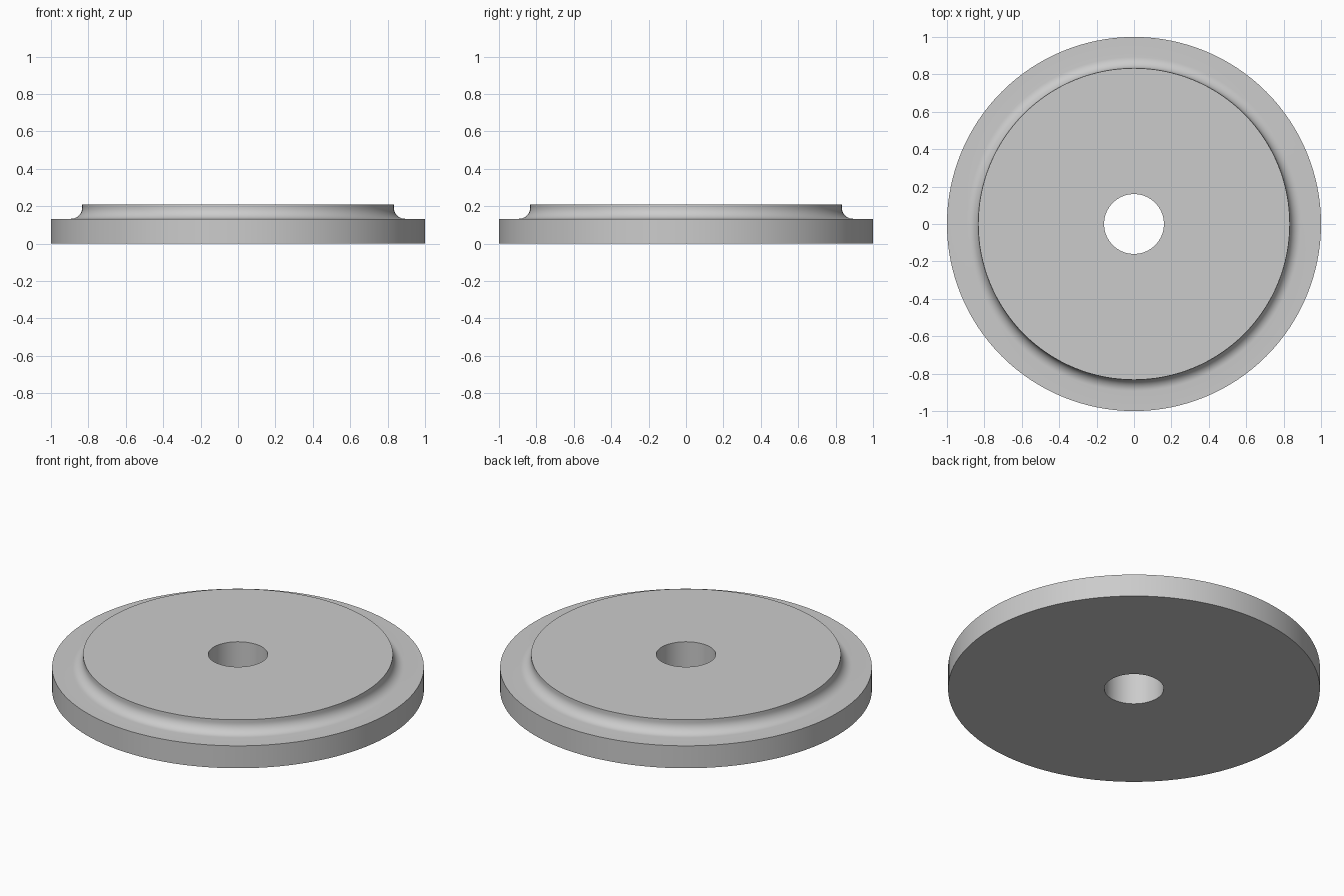
import bpy
import bmesh
from math import pi, sin, cos, radians
from mathutils import Matrix

cube = bpy.data.objects.get("Cube")
if cube:
    bpy.data.objects.remove(cube, do_unlink=True)

SEGMENTS = 128
BORE, BOSS, RIM = 0.16, 0.833, 1.0
STEP, TOP, FILLET = 0.133, 0.21, 0.06
ARC_STEPS = 10

# Plain grey metal
grey = bpy.data.materials.new("grey_metal")
grey.use_nodes = True
colour = (0.6, 0.6, 0.6, 1)
grey.diffuse_color = colour
grey.node_tree.nodes["Principled BSDF"].inputs["Base Color"].default_value = colour

# Half section: bore, rim, concave fillet up to the raised boss
profile = [(BORE, 0), (RIM, 0), (RIM, STEP)]
for i in range(ARC_STEPS + 1):
    a = pi / 2 * i / ARC_STEPS
    profile.append((BOSS + FILLET * (1 - sin(a)), STEP + FILLET * (1 - cos(a))))
profile += [(BOSS, TOP), (BORE, TOP)]

# Revolve the closed section around z
bm = bmesh.new()
verts = [bm.verts.new((r, 0, z)) for r, z in profile]
rings = [verts]
for s in range(1, SEGMENTS):
    turn = Matrix.Rotation(2 * pi * s / SEGMENTS, 3, 'Z')
    rings.append([bm.verts.new(turn @ v.co) for v in verts])
n = len(profile)
for s in range(SEGMENTS):
    here, there = rings[s], rings[(s + 1) % SEGMENTS]
    for i in range(n):
        j = (i + 1) % n
        bm.faces.new((here[i], there[i], there[j], here[j]))
bmesh.ops.recalc_face_normals(bm, faces=bm.faces)

mesh = bpy.data.meshes.new("flanged_disc")
bm.to_mesh(mesh)
bm.free()
mesh.materials.append(grey)
disc = bpy.data.objects.new("flanged_disc", mesh)
bpy.context.collection.objects.link(disc)

# Smooth curved walls, crisp rims
bpy.ops.object.select_all(action='DESELECT')
disc.select_set(True)
bpy.context.view_layer.objects.active = disc
bpy.ops.object.shade_smooth_by_angle(angle=radians(30))
